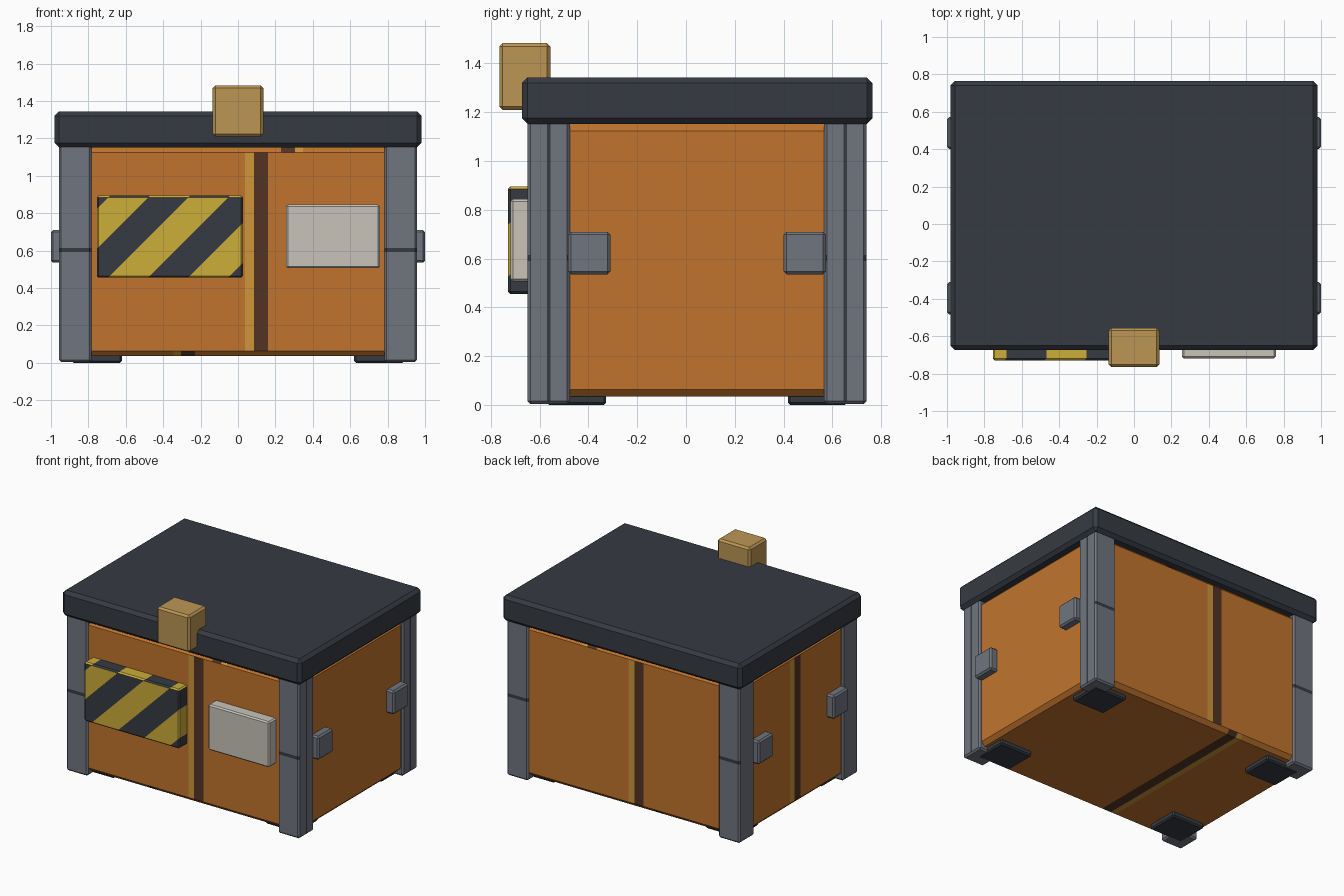
import bpy, bmesh
from mathutils import Vector

if "Cube" in bpy.data.objects:
    bpy.data.objects.remove(bpy.data.objects["Cube"])


def srgb(r, g, b):
    def lin(c):
        c /= 255
        return c / 12.92 if c <= 0.04045 else ((c + 0.055) / 1.055) ** 2.4
    return (lin(r), lin(g), lin(b), 1)


def material(name, *rgb):
    m = bpy.data.materials.new(name)
    m.diffuse_color = srgb(*rgb)
    m.use_nodes = True
    m.node_tree.nodes["Principled BSDF"].inputs["Base Color"].default_value = m.diffuse_color
    return m


ORANGE = material("orange", 192, 116, 45)
GOLD = material("gold_stripe", 205, 150, 58)
BROWN = material("dark_brown", 82, 52, 36)
DARK = material("charcoal", 54, 59, 66)
STEEL = material("steel_grey", 112, 117, 126)
BRASS = material("brass", 188, 150, 84)
YELLOW = material("hazard_yellow", 204, 173, 56)
CREAM = material("label_cream", 200, 196, 186)


def box(name, x, y, z, mats, bevel=0.012, cuts=(), rule=None):
    """Chamfered box from ranges; cuts are (point, normal), rule picks a material per face."""
    lo = Vector((min(x), min(y), min(z)))
    hi = Vector((max(x), max(y), max(z)))
    bm = bmesh.new()
    bmesh.ops.create_cube(bm, size=1)
    for v in bm.verts:
        v.co = Vector([(lo[i] + hi[i]) / 2 + v.co[i] * (hi[i] - lo[i]) for i in range(3)])
    if bevel:
        bmesh.ops.bevel(bm, geom=bm.edges[:], offset=bevel, segments=1,
                        profile=0.5, affect='EDGES')
    for co, no in cuts:
        bmesh.ops.bisect_plane(bm, geom=bm.verts[:] + bm.edges[:] + bm.faces[:],
                               dist=1e-5, plane_co=co, plane_no=no)
    bm.normal_update()
    if rule:
        for f in bm.faces:
            f.material_index = rule(f.calc_center_median(), f.normal)
    me = bpy.data.meshes.new(name)
    bm.to_mesh(me)
    bm.free()
    for m in mats:
        me.materials.append(m)
    ob = bpy.data.objects.new(name, me)
    bpy.context.collection.objects.link(ob)
    return ob


# Body with a gold and brown band on most sides
def band(t, start, mid, end):
    a = (t - start) * (1 if end > start else -1)
    if 0 < a < abs(mid - start):
        return 1
    return 2 if abs(mid - start) < a < abs(end - start) else 0


def body_rule(c, n):
    if n.z > 0.5:
        return band(c.x, 0.348, 0.305, 0.23)
    if n.z < -0.5:
        return band(c.x, -0.348, -0.305, -0.23)
    if n.y < -0.8:
        return band(c.x, 0.037, 0.085, 0.16)
    if n.y > 0.8:
        return band(c.x, -0.037, -0.085, -0.16)
    if n.x < -0.8:
        return band(c.y, 0.12, 0.07, 0.0)
    return 0


body_cuts = [((s * v, 0, 0), (1, 0, 0)) for s in (-1, 1)
             for v in (0.037, 0.085, 0.16, 0.23, 0.305, 0.348)]
body_cuts += [((0, v, 0), (0, 1, 0)) for v in (0.12, 0.07, 0.0)]
box("crate_body", (-0.94, 0.94), (-0.635, 0.725), (0.035, 1.152),
    [ORANGE, GOLD, BROWN], 0.028, body_cuts, body_rule)

# Lid
box("lid", (-0.982, 0.982), (-0.673, 0.765), (1.152, 1.343), [DARK], 0.024)

# Corner posts with thin dark seams, feet and side pads, mirrored about y = CY
CY = 0.045


def post_rule(c, n):
    level = abs(c.z - 0.603) < 0.012 and abs(n.y) > 0.5
    upright = abs(abs(c.y - CY) - 0.608) < 0.007 and n.x > 0.8
    return 1 if level or upright else 0


post_cuts = [((0, 0, z), (0, 0, 1)) for z in (0.591, 0.615)]
post_cuts += [((0, CY + s * v, 0), (0, 1, 0)) for s in (-1, 1) for v in (0.601, 0.615)]
for sx, side in ((-1, "left"), (1, "right")):
    for sy, end in ((-1, "front"), (1, "back")):
        tag = end + "_" + side
        box("post_" + tag, (sx * 0.782, sx * 0.958), (CY + sy * 0.52, CY + sy * 0.695),
            (0.004, 1.17), [STEEL, DARK], 0.012, post_cuts, post_rule)
        box("foot_" + tag, (sx * 0.62, sx * 0.89), (CY + sy * 0.372, CY + sy * 0.615),
            (0.0, 0.05), [DARK], 0.01)
        box("side_pad_" + tag, (sx * 0.93, sx * 1.0), (CY + sy * 0.355, CY + sy * 0.528),
            (0.535, 0.71), [STEEL], 0.012)

# Latch block on the lid's front edge
box("latch", (-0.135, 0.135), (-0.765, -0.556), (1.21, 1.483), [BRASS], 0.014)

# Hazard plate cut into diagonal stripes
START, WIDTH, Z0 = -0.481, 0.214, 0.455


def hazard_rule(c, n):
    k = int((c.x - (c.z - Z0) - START) // WIDTH)
    dark = (k % 2 == 0) != (n.z > 0.5)
    return 1 if dark else 0


hazard_cuts = [((START + k * WIDTH, 0, Z0), (1, 0, -1)) for k in range(-4, 4)]
box("hazard_plate", (-0.755, 0.027), (-0.73, -0.62), (0.455, 0.895),
    [YELLOW, DARK], 0.01, hazard_cuts, hazard_rule)

# Blank label plate
box("label_plate", (0.256, 0.758), (-0.719, -0.62), (0.506, 0.845), [CREAM], 0.01)
